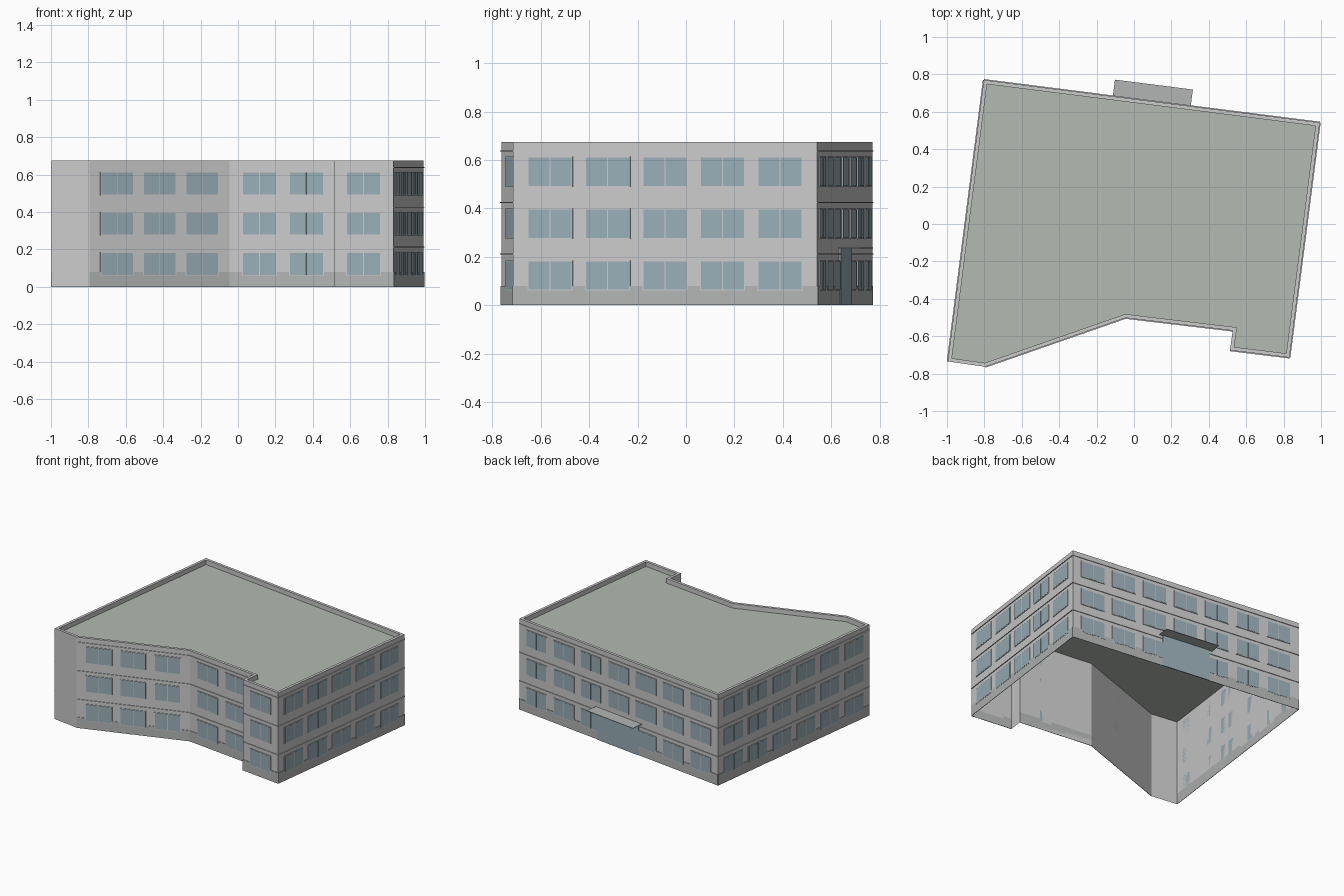
import bpy, bmesh
from mathutils import Vector, Matrix

if "Cube" in bpy.data.objects:
    bpy.data.objects.remove(bpy.data.objects["Cube"])

# Footprint, counter-clockwise from the front left corner
FOOT = [Vector(p) for p in [(-.996, -.735), (-.795, -.763), (-.045, -.502), (.528, -.570),
                            (.513, -.675), (.831, -.714), (.993, .542), (-.803, .77)]]
N = len(FOOT)
TOP, ROOF, STOREY, RIM = .675, .64, .2145, .02
# Wall index -> number of windows per storey
WINDOWS = {1: 3, 2: 2, 4: 1, 5: 5, 6: 7, 7: 6}


def material(name, col):
    m = bpy.data.materials.new(name)
    m.diffuse_color = (*col, 1)
    m.use_nodes = True
    m.node_tree.nodes["Principled BSDF"].inputs["Base Color"].default_value = m.diffuse_color
    return m


WALL = material("wall_grey", (.64, .66, .66))
DARK = material("plinth_grey", (.45, .46, .46))
FLAT = material("roof_grey", (.46, .49, .45))
GLASS = material("glass_blue", (.32, .43, .48))
FRAME = material("frame_grey", (.70, .71, .70))


def finish(name, bm, mat):
    me = bpy.data.meshes.new(name)
    bm.to_mesh(me)
    bm.free()
    me.materials.append(mat)
    ob = bpy.data.objects.new(name, me)
    bpy.context.collection.objects.link(ob)
    return ob


def wall_axes(i):
    p, q = FOOT[i], FOOT[(i + 1) % N]
    d = (q - p).normalized()
    return p, (q - p).length, d, Vector((d.y, -d.x))


def wall_box(bm, i, s, width, z0, z1, depth):
    """Box lying on the outside of wall i, centred at distance s along it."""
    p, _, d, n = wall_axes(i)
    c = p + d * s + n * depth / 2
    m = Matrix(((d.x, n.x, 0, c.x), (d.y, n.y, 0, c.y),
                (0, 0, 1, (z0 + z1) / 2), (0, 0, 0, 1)))
    size = Matrix.Diagonal((width, depth, z1 - z0, 1))
    bmesh.ops.create_cube(bm, size=1, matrix=m @ size)


def inset(dist):
    """Mitred inward offset of the footprint."""
    out = []
    for i in range(N):
        a, b = wall_axes(i - 1 if i else N - 1)[3], wall_axes(i)[3]
        out.append(FOOT[i] - (a + b) * dist / (1 + a.dot(b)))
    return out


# Wall shell, open at the bottom, with parapet top and inner face
bm = bmesh.new()
inner = inset(RIM)
rings = [[bm.verts.new((*p, z)) for p in pts]
         for pts, z in ((FOOT, 0), (FOOT, TOP), (inner, TOP), (inner, ROOF))]
for lo, hi in zip(rings, rings[1:]):
    for i in range(N):
        j = (i + 1) % N
        bm.faces.new((lo[i], lo[j], hi[j], hi[i]))
finish("walls_and_parapet", bm, WALL)

# Flat roof
bm = bmesh.new()
bm.faces.new([bm.verts.new((*p, ROOF)) for p in FOOT])
finish("roof", bm, FLAT)

# Plinth, storey bands and windows on every windowed wall
plinth, bands, frames, panes = (bmesh.new() for _ in range(4))
for i, count in WINDOWS.items():
    length = wall_axes(i)[1]
    wall_box(plinth, i, length / 2, length, 0, .08, .003)
    for k in range(1, 4):
        wall_box(bands, i, length / 2, length, k * .2125 - .002, k * .2125 + .002, .005)
    pitch = (length - .07) / count
    for c in range(count):
        s = length / 2 + (c - (count - 1) / 2) * pitch
        for row in range(3):
            z = .064 + row * STOREY
            wall_box(frames, i, s, .188, z - .004, z + .121, .004)
            for side in (-1, 1):
                wall_box(panes, i, s + side * .0455, .087, z, z + .117, .005)
finish("plinth", plinth, DARK)
finish("storey_bands", bands, WALL)
finish("window_frames", frames, FRAME)
finish("window_panes", panes, GLASS)

# Glazed entrance and canopy in the middle of the back wall
mid = wall_axes(6)[1] / 2
bm = bmesh.new()
wall_box(bm, 6, mid, .37, 0, .235, .007)
finish("entrance_glazing", bm, GLASS)
bm = bmesh.new()
wall_box(bm, 6, mid, .42, .235, .239, .09)
finish("entrance_canopy", bm, DARK)
